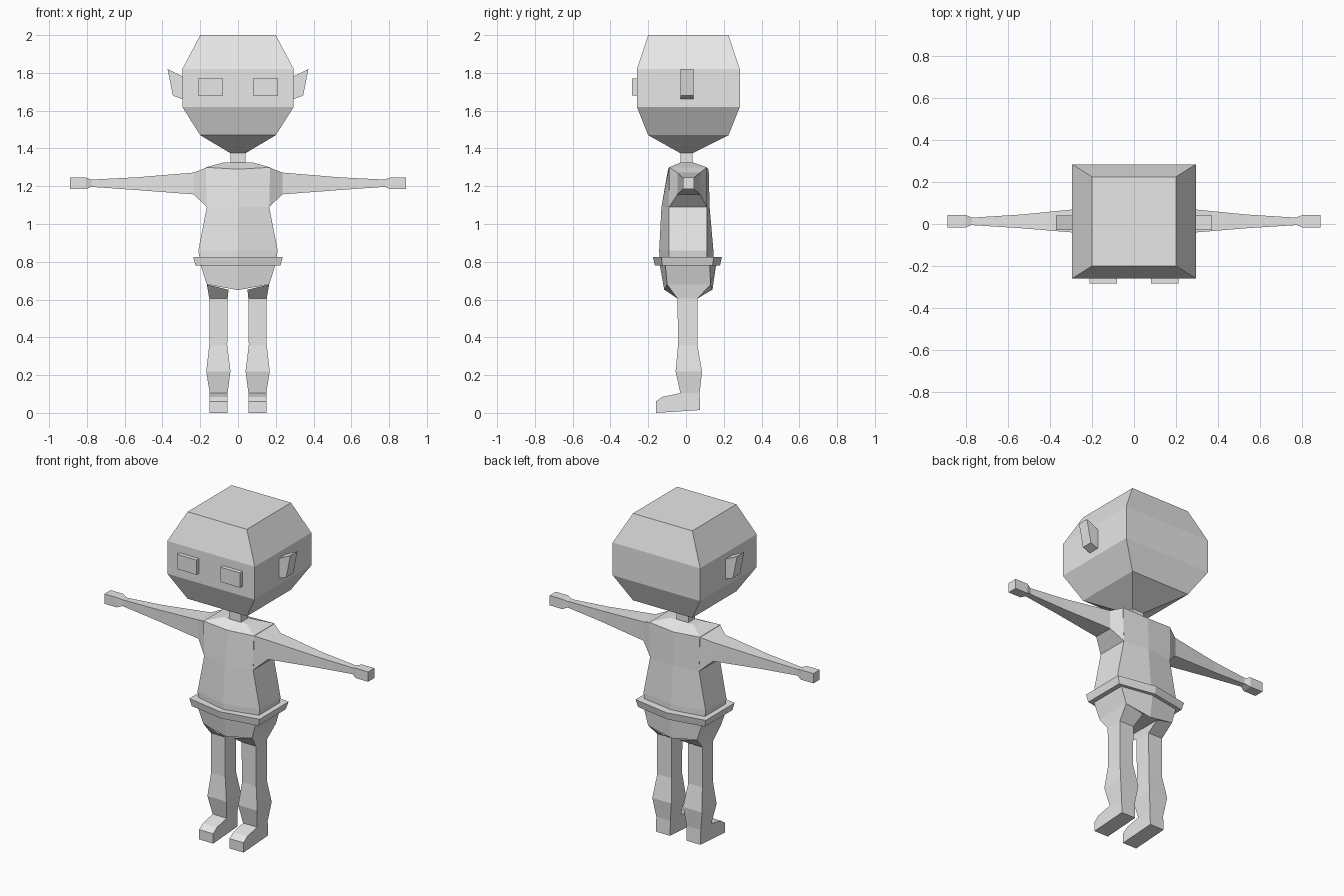
import bpy
import bmesh

cube = bpy.data.objects.get("Cube")
if cube:
    bpy.data.objects.remove(cube, do_unlink=True)

grey = bpy.data.materials.new("plain grey")
grey.use_nodes = True
grey.diffuse_color = (0.8, 0.8, 0.8, 1)
grey.node_tree.nodes["Principled BSDF"].inputs["Base Color"].default_value = (0.8, 0.8, 0.8, 1)


def loft(name, rings, side=1):
    """Skin a stack of equal-sized point rings and cap both ends."""
    bm = bmesh.new()
    loops = [[bm.verts.new((side * x, y, z)) for x, y, z in ring] for ring in rings]
    for low, high in zip(loops, loops[1:]):
        for i in range(len(low)):
            j = (i + 1) % len(low)
            bm.faces.new((low[i], low[j], high[j], high[i]))
    bm.faces.new(loops[0])
    bm.faces.new(loops[-1])
    bmesh.ops.recalc_face_normals(bm, faces=bm.faces)
    mesh = bpy.data.meshes.new(name)
    bm.to_mesh(mesh)
    bm.free()
    mesh.materials.append(grey)
    obj = bpy.data.objects.new(name, mesh)
    bpy.context.collection.objects.link(obj)
    return obj


def flat(z, x0, x1, y0, y1):
    """Horizontal rectangle."""
    return [(x0, y0, z), (x1, y0, z), (x1, y1, z), (x0, y1, z)]


def upright(x, y0, y1, z0, z1):
    """Rectangle facing sideways."""
    return [(x, y0, z0), (x, y1, z0), (x, y1, z1), (x, y0, z1)]


def hexagon(z, w, front, front_side, back_side, back, mid_z=None):
    """Body section with a ridge down the middle of front and back."""
    m = z if mid_z is None else mid_z
    return [(0, front, m), (w, front_side, z), (w, back_side, z),
            (0, back, m), (-w, back_side, z), (-w, front_side, z)]


def extrude_x(name, x0, x1, outline, side):
    """Side outline of (y, z) points stretched along x."""
    return loft(name, [[(x, y, z) for y, z in outline] for x in (x0, x1)], side)


# Head and neck
loft("head", [
    flat(1.375, -0.04, 0.04, -0.03, 0.035),
    flat(1.47, -0.2, 0.2, -0.2, 0.225),
    flat(1.62, -0.295, 0.295, -0.26, 0.285),
    flat(1.82, -0.295, 0.295, -0.26, 0.285),
    flat(2.0, -0.2, 0.2, -0.2, 0.225),
])
loft("neck", [flat(z, -0.04, 0.04, -0.03, 0.035) for z in (1.3, 1.38)])

# Trunk
loft("torso", [
    hexagon(0.8, 0.2, -0.14, -0.09, 0.11, 0.145),
    hexagon(0.86, 0.21, -0.142, -0.09, 0.11, 0.145),
    hexagon(1.09, 0.165, -0.13, -0.09, 0.11, 0.125),
    hexagon(1.3, 0.17, -0.095, -0.09, 0.11, 0.12, 1.29),
    hexagon(1.325, 0.08, -0.03, -0.03, 0.04, 0.04),
])
loft("belt", [
    hexagon(0.78, 0.225, -0.165, -0.125, 0.14, 0.18),
    hexagon(0.825, 0.237, -0.175, -0.13, 0.148, 0.19),
])
loft("pelvis", [
    hexagon(0.68, 0.165, -0.115, -0.1, 0.13, 0.14, 0.65),
    hexagon(0.79, 0.2, -0.14, -0.11, 0.125, 0.16),
])

# Paired parts
for side, label in ((1, "left"), (-1, "right")):
    loft(label + "_arm", [
        upright(0.165, -0.09, 0.11, 1.09, 1.3),
        upright(0.235, -0.045, 0.075, 1.157, 1.272),
        upright(0.54, -0.02, 0.045, 1.18, 1.247),
        upright(0.78, -0.005, 0.03, 1.197, 1.235),
    ], side)
    loft(label + "_hand", [
        upright(0.77, -0.003, 0.03, 1.2, 1.233),
        upright(0.805, -0.017, 0.043, 1.185, 1.245),
        upright(0.89, -0.017, 0.043, 1.185, 1.245),
    ], side)
    thigh_top = [(0.05, -0.114, 0.652), (0.165, -0.1, 0.68),
                 (0.165, 0.13, 0.68), (0.05, 0.139, 0.652)]
    loft(label + "_leg", [
        flat(0.09, 0.058, 0.15, -0.03, 0.072),
        flat(0.105, 0.055, 0.15, -0.03, 0.072),
        flat(0.22, 0.04, 0.168, -0.055, 0.085),
        flat(0.36, 0.057, 0.152, -0.042, 0.06),
        flat(0.605, 0.055, 0.152, -0.045, 0.06),
        thigh_top,
    ], side)
    extrude_x(label + "_foot", 0.055, 0.15, [
        (-0.16, 0), (0.075, 0.015), (0.072, 0.105),
        (-0.03, 0.105), (-0.125, 0.085), (-0.16, 0.06)], side)
    loft(label + "_ear", [
        [(0.29, y, 1.66), (0.345, y, 1.68), (0.373, y, 1.82), (0.29, y, 1.78)]
        for y in (-0.028, 0.04)], side)
    loft(label + "_eye", [flat(z, 0.08, 0.213, -0.285, -0.255) for z in (1.68, 1.77)], side)
